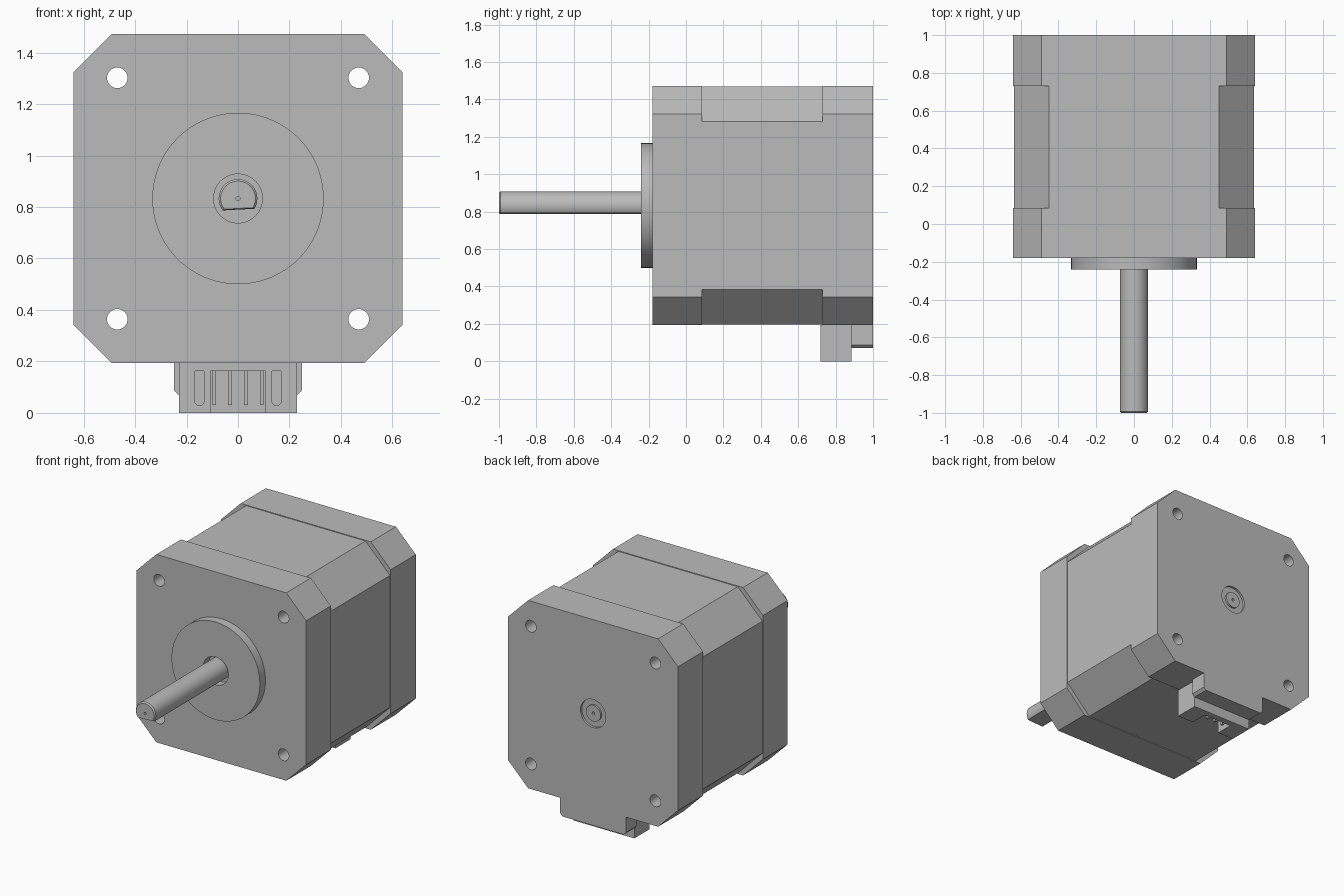
import bpy, bmesh, math
from math import cos, sin, radians

cube = bpy.data.objects.get("Cube")
if cube:
    bpy.data.objects.remove(cube, do_unlink=True)

grey = bpy.data.materials.new("plain grey")
grey.use_nodes = True
GREY = (0.5, 0.5, 0.5, 1)
grey.diffuse_color = GREY
grey.node_tree.nodes["Principled BSDF"].inputs["Base Color"].default_value = GREY

AXIS_Z = 0.833  # height of the shaft axis


def loft(name, profile, stations, x=0, z=0):
    """Closed solid from an (x, z) profile placed at (y, scale) stations."""
    bm = bmesh.new()
    rings = [[bm.verts.new((x + px * s, y, z + pz * s)) for px, pz in profile]
             for y, s in stations]
    n = len(profile)
    for a, b in zip(rings, rings[1:]):
        for i in range(n):
            j = (i + 1) % n
            bm.faces.new((a[i], a[j], b[j], b[i]))
    bm.faces.new(rings[0])
    bm.faces.new(rings[-1])
    bmesh.ops.recalc_face_normals(bm, faces=bm.faces)
    mesh = bpy.data.meshes.new(name)
    bm.to_mesh(mesh)
    bm.free()
    mesh.materials.append(grey)
    obj = bpy.data.objects.new(name, mesh)
    bpy.context.collection.objects.link(obj)
    return obj


def arc(r, start=0, end=360, steps=64):
    count = steps if end - start == 360 else steps + 1
    angles = [radians(start + (end - start) * i / steps) for i in range(count)]
    return [(r * cos(a), r * sin(a)) for a in angles]


def octagon(half, corner):
    c = half - corner
    return [(-c, -half), (c, -half), (half, -c), (half, c),
            (c, half), (-c, half), (-half, c), (-half, -c)]


def disc(name, r, y0, y1, x=0, z=AXIS_Z, steps=64):
    return loft(name, arc(r, steps=steps), [(y0, 1), (y1, 1)], x, z)


def box(name, x0, x1, y0, y1, z0, z1):
    return loft(name, [(x0, z0), (x1, z0), (x1, z1), (x0, z1)], [(y0, 1), (y1, 1)])


def cut(obj, cutters):
    """Subtract the cutters, bake the result and delete the cutters."""
    for c in cutters:
        c.hide_render = True
        mod = obj.modifiers.new("cut", "BOOLEAN")
        mod.operation, mod.solver, mod.object = "DIFFERENCE", "EXACT", c
    deps = bpy.context.evaluated_depsgraph_get()
    mesh = bpy.data.meshes.new_from_object(obj.evaluated_get(deps))
    obj.modifiers.clear()
    obj.data = mesh
    for c in cutters:
        bpy.data.objects.remove(c, do_unlink=True)


def bolt_cutters():
    return [disc("bolt_cutter", 0.04, -0.5, 1.5, sx * 0.469, AXIS_Z + sz * 0.469, 32)
            for sx in (-1, 1) for sz in (-1, 1)]


# Housing: two end caps and a slightly slimmer middle with larger chamfers
Y_FRONT, Y_A, Y_B, Y_BACK = -0.18, 0.085, 0.73, 1.0
front_cap = loft("front_cap", octagon(0.64, 0.15), [(Y_FRONT, 1), (Y_A, 1)], z=AXIS_Z)
middle = loft("middle_housing", octagon(0.635, 0.185), [(Y_A, 1), (Y_B, 1)], z=AXIS_Z)
rear_cap = loft("rear_cap", octagon(0.64, 0.15), [(Y_B, 1), (Y_BACK, 1)], z=AXIS_Z)
cut(front_cap, bolt_cutters())
cut(middle, bolt_cutters())
cut(rear_cap, bolt_cutters() + [disc("bearing_cutter", 0.095, 0.985, 1.1)])

# Rear shaft end inside the bearing recess
rear_end = disc("rear_shaft_end", 0.055, 0.97, 0.998)
cut(rear_end, [disc("centre_cutter", 0.01, 0.985, 1.1, steps=16)])

# Front pilot boss with a clearance bore
boss = disc("pilot_boss", 0.333, -0.24, Y_FRONT, steps=96)
cut(boss, [disc("bore_cutter", 0.095, -0.3, -0.1)])

# Flat-sided shaft with a chamfered tip and centre mark
shaft = loft("shaft", arc(0.075, -32, 218),
             [(-1.0, 0.9), (-0.992, 1), (Y_FRONT, 1)], z=AXIS_Z)
cut(shaft, [disc("centre_cutter", 0.008, -1.1, -0.98, steps=16)])

# Connector: front socket block and a wider rear shelf with bevelled lower edges
socket = box("connector_socket", -0.23, 0.23, 0.72, 0.885, 0, 0.195)
cutters = [box("window_cutter", -0.107, 0.107, 0.6, 0.84, -0.1, 0.162)]
for s in (-1, 1):
    lower = [(px, pz + 0.047) for px, pz in arc(0.018, 180, 360, 12)]
    slot = lower + [(0.018, 0.162), (-0.018, 0.162)]
    cutters.append(loft("slot_cutter", slot, [(0.6, 1), (0.78, 1)], x=s * 0.15))
cut(socket, cutters)
loft("connector_shelf",
     [(-0.23, 0.07), (0.23, 0.07), (0.248, 0.088), (0.248, 0.195),
      (-0.248, 0.195), (-0.248, 0.088)], [(0.885, 1), (Y_BACK, 1)])
for i in range(4):
    x = (i - 1.5) * 0.062
    box("contact_pin", x - 0.007, x + 0.007, 0.77, 0.79, 0.03, 0.162)

# Smooth the round walls, keep edges sharp
for obj in bpy.context.scene.objects:
    if obj.type == "MESH" and grey.name in obj.data.materials:
        obj.data.shade_smooth()
        obj.data.set_sharp_from_angle(angle=radians(25))
